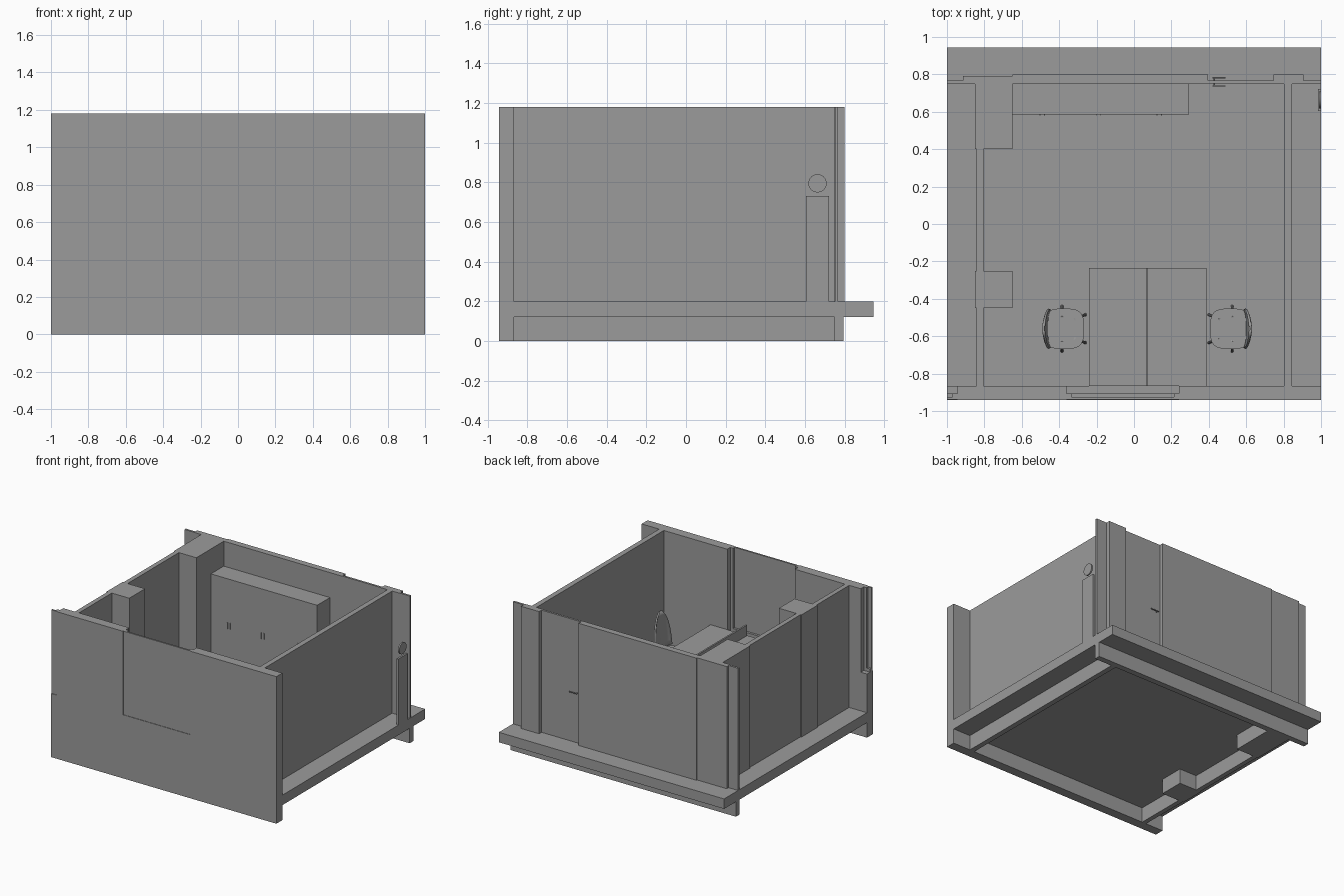
import bpy, bmesh, math
from mathutils import Vector

if "Cube" in bpy.data.objects:
    bpy.data.objects.remove(bpy.data.objects["Cube"])

GREY = bpy.data.materials.new("dark_grey")
GREY.diffuse_color = (0.33, 0.33, 0.33, 1)
GREY.use_nodes = True
GREY.node_tree.nodes["Principled BSDF"].inputs["Base Color"].default_value = GREY.diffuse_color


def finish(name, bm, smooth=False):
    bmesh.ops.recalc_face_normals(bm, faces=bm.faces)
    me = bpy.data.meshes.new(name)
    bm.to_mesh(me)
    bm.free()
    me.materials.append(GREY)
    ob = bpy.data.objects.new(name, me)
    bpy.context.collection.objects.link(ob)
    if smooth:
        bpy.context.view_layer.objects.active = ob
        bpy.ops.object.select_all(action='DESELECT')
        ob.select_set(True)
        bpy.ops.object.shade_smooth_by_angle()
    return ob


def box(name, x0, x1, y0, y1, z0, z1):
    bm = bmesh.new()
    bmesh.ops.create_cube(bm, size=1)
    for v in bm.verts:
        v.co = ((x0 + x1) / 2 + v.co.x * (x1 - x0),
                (y0 + y1) / 2 + v.co.y * (y1 - y0),
                (z0 + z1) / 2 + v.co.z * (z1 - z0))
    return finish(name, bm)


def rod(name, a, b, r, sides=10):
    a, b = Vector(a), Vector(b)
    bm = bmesh.new()
    bmesh.ops.create_cone(bm, cap_ends=True, segments=sides, radius1=r, radius2=r, depth=(b - a).length)
    q = (b - a).to_track_quat('Z', 'Y')
    for v in bm.verts:
        v.co = q @ v.co + (a + b) / 2
    return finish(name, bm, True)


H, FL = 1.18, 0.20          # wall top, floor level
SILL = 0.51                 # window bottom
YF, YI, YB = -0.942, -0.866, 0.748   # front wall outer, front wall inner, back wall inner

# floor slab
box("floor_slab", -1, 1, YI, 0.945, 0.12, FL)

# front wall around the two windows
box("front_wall_base", -1, 1, YF, YI, 0, SILL)
box("front_wall_left", -0.945, -0.36, YF, YI, SILL, H)
box("front_wall_right", 0.24, 1, YF, YI, SILL, H)


# windows: frame set in the opening, pane almost flush outside
def window(name, x0, x1, cut=False):
    if not cut:
        box(name + "_jamb_left", x0, x0 + 0.025, -0.936, -0.905, SILL, H)
    box(name + "_jamb_right", x1 - 0.025, x1, -0.936, -0.905, SILL, H)
    box(name + "_sill", x0, x1, -0.936, -0.905, SILL, SILL + 0.025)
    box(name + "_pane", x0, x1, -0.938, -0.924, SILL, H)


window("window", -0.36, 0.24)
window("corner_window", -1, -0.945, True)

# side walls and the columns in the left wall
box("right_wall", 0.803, 0.845, YI, YB, 0, H)
box("left_wall", -0.842, -0.805, YI, YB, 0, H)
box("column_back", -0.85, -0.65, 0.40, 0.79, 0, H)
box("column_middle", -0.85, -0.65, -0.45, -0.25, 0, H)

# back wall, doors and handle
box("back_wall_base", -1, 1, YB, 0.795, 0, FL)
box("back_wall_main", -0.65, 0.395, YB, 0.798, FL, H)
box("back_wall_left", -0.915, -0.65, YB, 0.79, FL, H)
box("back_wall_right", 0.745, 0.905, YB, 0.798, FL, H)
for n, x0, x1 in (("door", 0.395, 0.745), ("door_left", -1, -0.915), ("door_right", 0.905, 1)):
    box(n, x0, x1, 0.75, 0.767, FL, H)
for y in (0.738, 0.781):
    rod("door_handle", (0.42, y, 0.6), (0.49, y, 0.6), 0.004)
rod("door_spindle", (0.43, 0.738, 0.6), (0.43, 0.781, 0.6), 0.004)

# wardrobe: two carcasses under one top, paired handles
for i, (x0, x1) in enumerate(((-0.65, -0.021), (-0.019, 0.293))):
    box(f"wardrobe_{i}", x0, x1, 0.585, YB, FL, 0.965)
box("wardrobe_top", -0.65, 0.293, 0.585, YB, 0.965, 0.98)
for x in (-0.49, -0.19, 0.135):
    for dx in (-0.012, 0.012):
        box("wardrobe_handle", x + dx - 0.002, x + dx + 0.002, 0.579, 0.585, 0.58, 0.63)

# post with a round head, cut by the right edge of the model
box("post", 0.985, 1, 0.605, 0.722, FL, 0.73)
rod("post_head", (0.988, 0.663, 0.795), (1, 0.663, 0.795), 0.046, 24)

# two desks and the screen between them
MID = 0.07
for n, x0, x1 in (("left", -0.24, 0.063), ("right", 0.076, 0.388)):
    box(f"desk_{n}_top", x0, x1, YI, -0.235, 0.515, 0.535)
    for x in (x0 + 0.01, x1 - 0.03):
        for y in (-0.855, -0.265):
            box(f"desk_{n}_leg", x, x + 0.02, y, y + 0.02, FL, 0.515)
box("desk_screen", 0.063, 0.076, YI, -0.235, 0.40, 0.62)


# chairs: rounded seat, curved tapering back, splayed legs
def chair(name, s):
    cy = -0.56
    X = lambda d: MID + s * d
    bm = bmesh.new()
    ring = []
    for i in range(32):
        t = 2 * math.pi * i / 32
        c, n = math.cos(t), math.sin(t)
        ring.append(bm.verts.new((X(0.445 + 0.108 * math.copysign(abs(c) ** 0.6, c)),
                                  cy + 0.108 * math.copysign(abs(n) ** 0.6, n), 0.395)))
    seat = bm.faces.new(ring)
    bmesh.ops.solidify(bm, geom=[seat], thickness=0.02 * s)
    finish(name + "_seat", bm, True)
    # back shell, narrowing and leaning outwards as it rises
    bm = bmesh.new()
    rows = []
    for k in range(9):
        u = k / 8
        w = 0.105 * math.sqrt(max(1 - u ** 2.2, 0.03))
        row = []
        for j in range(13):
            v = j / 6 - 1
            row.append(bm.verts.new((X(0.52 + 0.028 * u + 0.015 * (1 - v ** 4) * (1 - 0.5 * u)),
                                     cy + w * v, 0.405 + 0.29 * u)))
        rows.append(row)
    for a, b in zip(rows, rows[1:]):
        for j in range(12):
            bm.faces.new((a[j], a[j + 1], b[j + 1], b[j]))
    mod = finish(name + "_back", bm, True).modifiers.new("thickness", 'SOLIDIFY')
    mod.thickness = 0.012
    mod.offset = 0
    for sy in (-1, 1):
        rod(name + "_front_leg", (X(0.33), cy + sy * 0.075, FL), (X(0.39), cy + sy * 0.05, 0.395), 0.008)
        rod(name + "_back_leg", (X(0.455), cy + sy * 0.12, FL), (X(0.455), cy + sy * 0.06, 0.395), 0.008)


chair("right_chair", 1)
chair("left_chair", -1)
